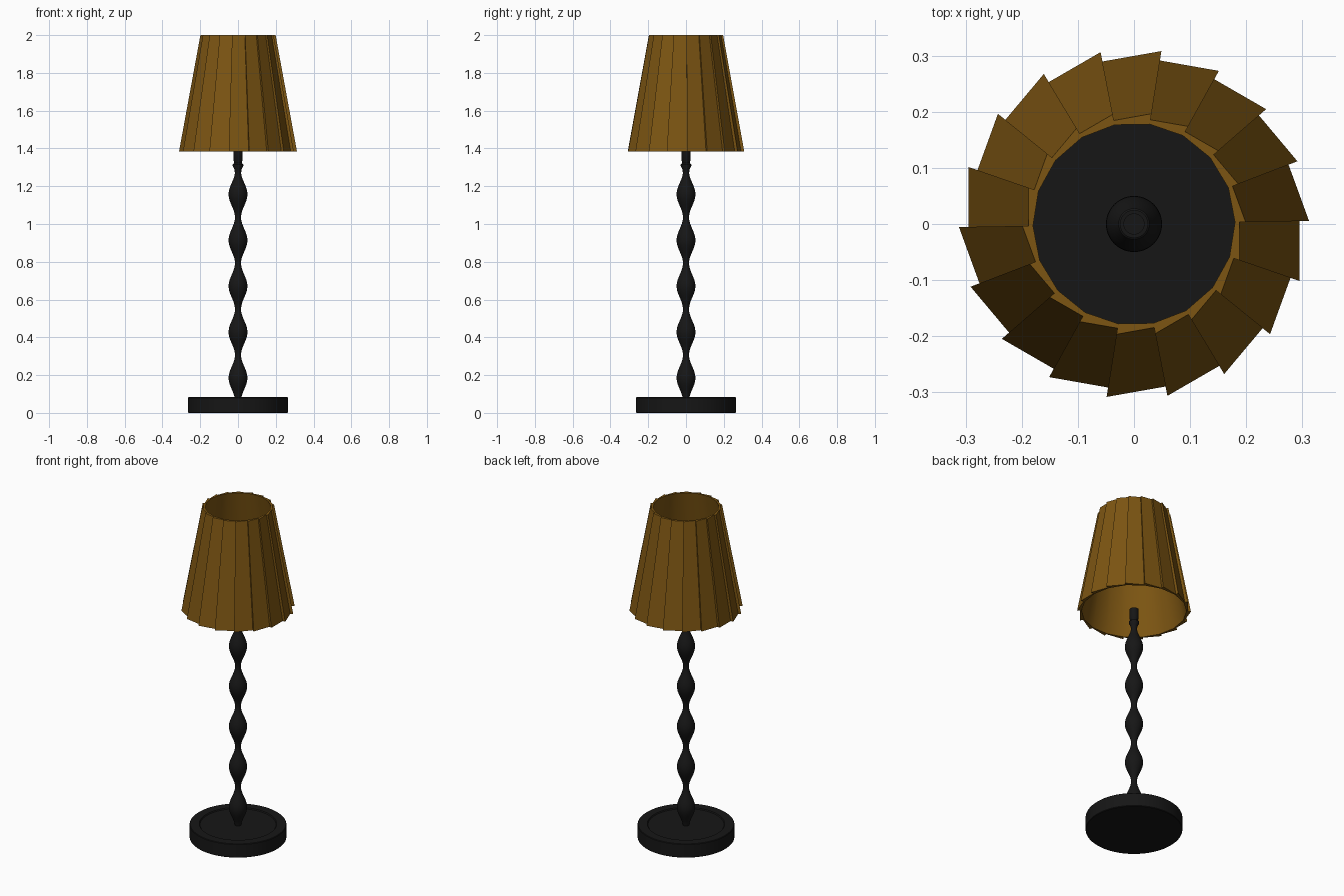
import bpy, bmesh
from math import cos, sin, pi, radians

if "Cube" in bpy.data.objects:
    bpy.data.objects.remove(bpy.data.objects["Cube"])


def material(name, rgb):
    m = bpy.data.materials.new(name)
    m.diffuse_color = (*rgb, 1)
    m.use_nodes = True
    m.node_tree.nodes["Principled BSDF"].inputs["Base Color"].default_value = m.diffuse_color
    return m


BLACK = material("black_lacquer", (0.008, 0.008, 0.008))
AMBER = material("amber_fabric", (0.20, 0.09, 0.006))


def add_object(name, bm, mat):
    bmesh.ops.recalc_face_normals(bm, faces=bm.faces)
    me = bpy.data.meshes.new(name)
    bm.to_mesh(me)
    bm.free()
    ob = bpy.data.objects.new(name, me)
    me.materials.append(mat)
    bpy.context.collection.objects.link(ob)
    return ob


def bridge(bm, a, b):
    n = len(a)
    return [bm.faces.new((a[i], a[(i + 1) % n], b[(i + 1) % n], b[i])) for i in range(n)]


def lathe(name, profile, mat, sides=48):
    """Revolve (radius, z) points about z and cap both ends."""
    bm = bmesh.new()
    rings = [[bm.verts.new((r * cos(2 * pi * i / sides), r * sin(2 * pi * i / sides), z))
              for i in range(sides)] for r, z in profile]
    for a, b in zip(rings, rings[1:]):
        bridge(bm, a, b)
    bm.faces.new(rings[0])
    bm.faces.new(rings[-1])
    ob = add_object(name, bm, mat)
    bpy.ops.object.select_all(action='DESELECT')
    ob.select_set(True)
    bpy.context.view_layer.objects.active = ob
    bpy.ops.object.shade_smooth_by_angle(angle=radians(35))
    return ob


# Round base with a shallow recessed top
lathe("base", [(0.262, 0), (0.265, 0.003), (0.265, 0.080), (0.262, 0.083),
               (0.212, 0.083), (0.208, 0.077)], BLACK, 96)

# Turned stem with five bulges and a flared collar
PITCH, FIRST = 0.243, 0.185
stem = []
for i in range(73):
    z = 0.07 + i * (1.27 - 0.07) / 72
    stem.append((0.016 + 0.017 * (1 + cos(2 * pi * (z - FIRST) / PITCH)), z))
stem += [(0.019, 1.29), (0.028, 1.308), (0.028, 1.316), (0.020, 1.322)]
lathe("stem", stem, BLACK)

# Bulb socket with an open top
lathe("socket", [(0.020, 1.320), (0.021, 1.330), (0.025, 1.336), (0.025, 1.395),
                 (0.018, 1.395), (0.018, 1.365)], BLACK)

# Shade: overlapping flat pleats outside, smooth lining inside
PLEATS, START = 18, radians(1)


def shade_ring(bm, z, high, low):
    ring = []
    for k in range(PLEATS):
        a = START + 2 * pi * k / PLEATS
        for r in (low, high):
            ring.append(bm.verts.new((r * cos(a), r * sin(a), z)))
    return ring


bm = bmesh.new()
Z0, Z1 = 1.385, 2.0
outer_low = shade_ring(bm, Z0, 0.312, 0.295)
outer_top = shade_ring(bm, Z1, 0.199, 0.188)
inner_low = shade_ring(bm, Z0, 0.288, 0.288)[::2]
inner_top = shade_ring(bm, Z1, 0.180, 0.180)[::2]
bm.verts.ensure_lookup_table()
bridge(bm, outer_low, outer_top)
for f in bridge(bm, inner_low, inner_top):
    f.smooth = True
for outer, inner in ((outer_low, inner_low), (outer_top, inner_top)):
    for k in range(PLEATS):
        n = (k + 1) % PLEATS
        # rim under each pleat, then the small step at its tip
        bm.faces.new((inner[k], outer[2 * k], outer[2 * k + 1], outer[2 * n], inner[n]))
bmesh.ops.delete(bm, geom=[v for v in bm.verts if not v.link_faces], context='VERTS')
# keep the rim edges crisp so only the lining shades smoothly
for e in bm.edges:
    if not all(f.smooth for f in e.link_faces):
        e.smooth = False
add_object("shade", bm, AMBER)
